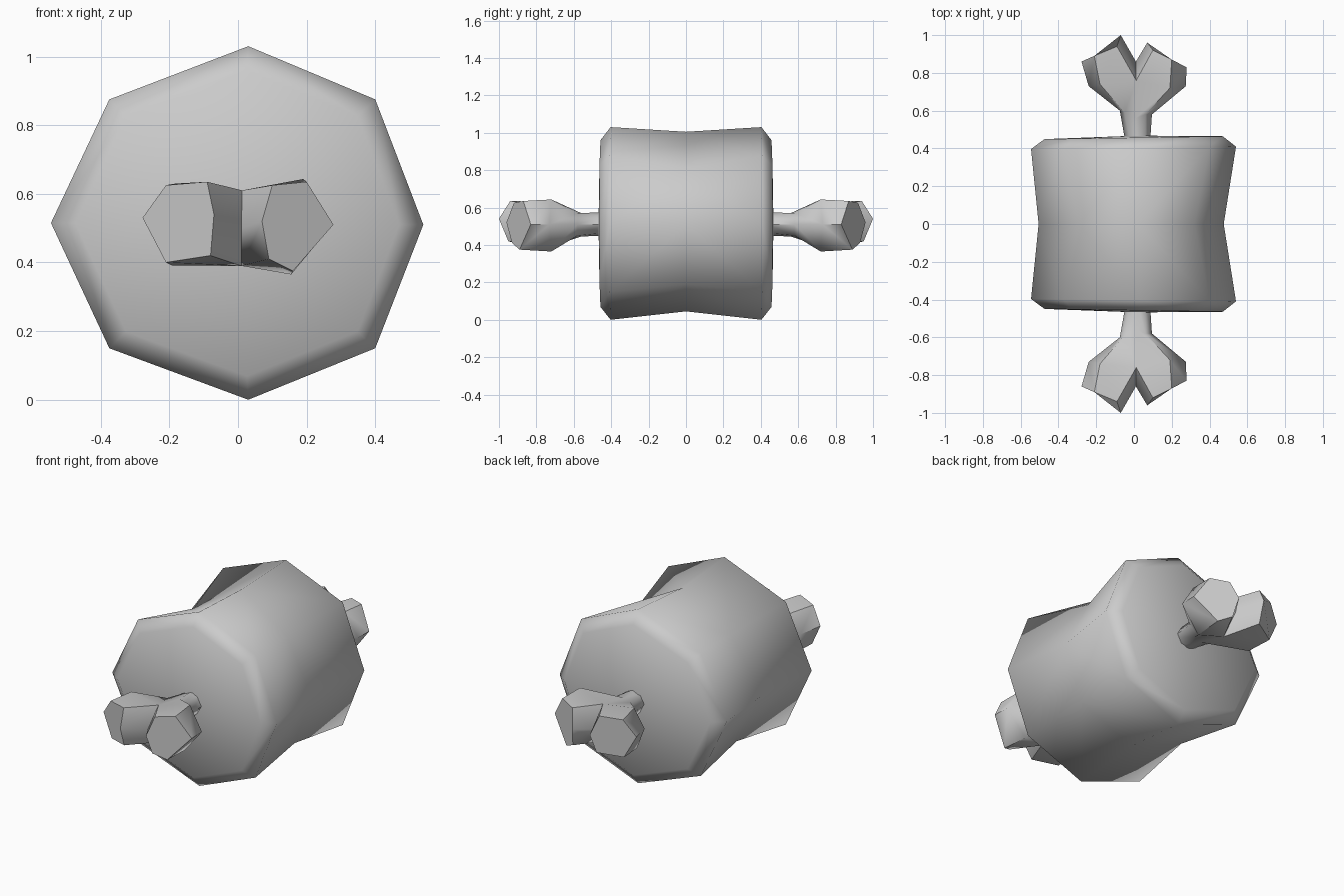
import bpy, bmesh

if "Cube" in bpy.data.objects:
    bpy.data.objects.remove(bpy.data.objects["Cube"])

def finish(name, bm, angle):
    """Turn one half into an object mirrored front to back."""
    bmesh.ops.recalc_face_normals(bm, faces=bm.faces[:])
    mesh = bpy.data.meshes.new(name)
    bm.to_mesh(mesh)
    bm.free()
    ob = bpy.data.objects.new(name, mesh)
    bpy.context.collection.objects.link(ob)
    bpy.ops.object.select_all(action='DESELECT')
    ob.select_set(True)
    bpy.context.view_layer.objects.active = ob
    mod = ob.modifiers.new("front_back", 'MIRROR')
    mod.use_axis = (False, True, False)
    bpy.ops.object.modifier_apply(modifier=mod.name)
    bpy.ops.object.shade_smooth_by_angle(angle=angle)
    return ob

def ring(bm, pts):
    return [bm.verts.new(p) for p in pts]

def bridge(bm, a, b, skip=()):
    n = len(a)
    for i in range(n):
        if i not in skip:
            bm.faces.new((a[i], a[(i + 1) % n], b[(i + 1) % n], b[i]))

# meat: octagonal barrel with a pinched waist and bevelled rims
rim = [(.03, 1.03), (.4, .875), (.54, .51), (.4, .15),
       (.03, 0), (-.375, .15), (-.545, .515), (-.375, .875)]
waist = [(.02, 1.005), (.32, .81), (.475, .51), (.37, .19),
         (.02, .045), (-.33, .19), (-.505, .515), (-.29, .81)]
bm = bmesh.new()
w = ring(bm, [(x, 0, z) for x, z in waist])
r = ring(bm, [(x, -.403 - .012 * x, z) for x, z in rim])
c = ring(bm, [(x * .87, -.457 - .014 * x, .51 + (z - .51) * .865) for x, z in rim])
bridge(bm, w, r)
bridge(bm, r, c)
hub = bm.verts.new((.02, -.468, .51))
for i in range(8):
    bm.faces.new((c[i], c[(i + 1) % 8], hub))
finish("meat", bm, 1.2)

# bone: stem that swells and forks into two blunt knuckles
bm = bmesh.new()
root = ring(bm, [(.02, -.43, .575), (.06, -.43, .555), (.085, -.43, .51), (.06, -.43, .465),
                 (.02, -.43, .45), (-.02, -.43, .465), (-.045, -.43, .51), (-.02, -.43, .555)])
neck = ring(bm, [(.01, -.56, .57), (.06, -.58, .57), (.095, -.58, .51), (.06, -.58, .45),
                 (.01, -.56, .445), (-.05, -.59, .45), (-.075, -.6, .515), (-.05, -.59, .57)])
swell = ring(bm, [(.012, -.76, .61), (.19, -.72, .643), (.275, -.73, .51), (.155, -.72, .365),
                  (.01, -.76, .39), (-.19, -.73, .39), (-.24, -.73, .52), (-.18, -.74, .63)])
bridge(bm, root, neck)
bridge(bm, neck, swell)
fork = bm.verts.new((.01, -.86, .5))
right_tip = [(.1, -.92, .625), (.2, -.87, .635), (.278, -.83, .51),
             (.16, -.89, .375), (.09, -.93, .41), (.07, -.96, .52)]
left_tip = [(-.08, -.95, .42), (-.21, -.88, .40), (-.278, -.86, .53),
            (-.21, -.89, .625), (-.09, -.94, .635), (-.07, -1, .54)]
for base, tip in ((swell[0:5] + [fork], right_tip),
                  (swell[4:8] + [swell[0], fork], left_tip)):
    t = ring(bm, tip)
    bridge(bm, base, t)
    bm.faces.new(t)
finish("bone", bm, 1.0)
